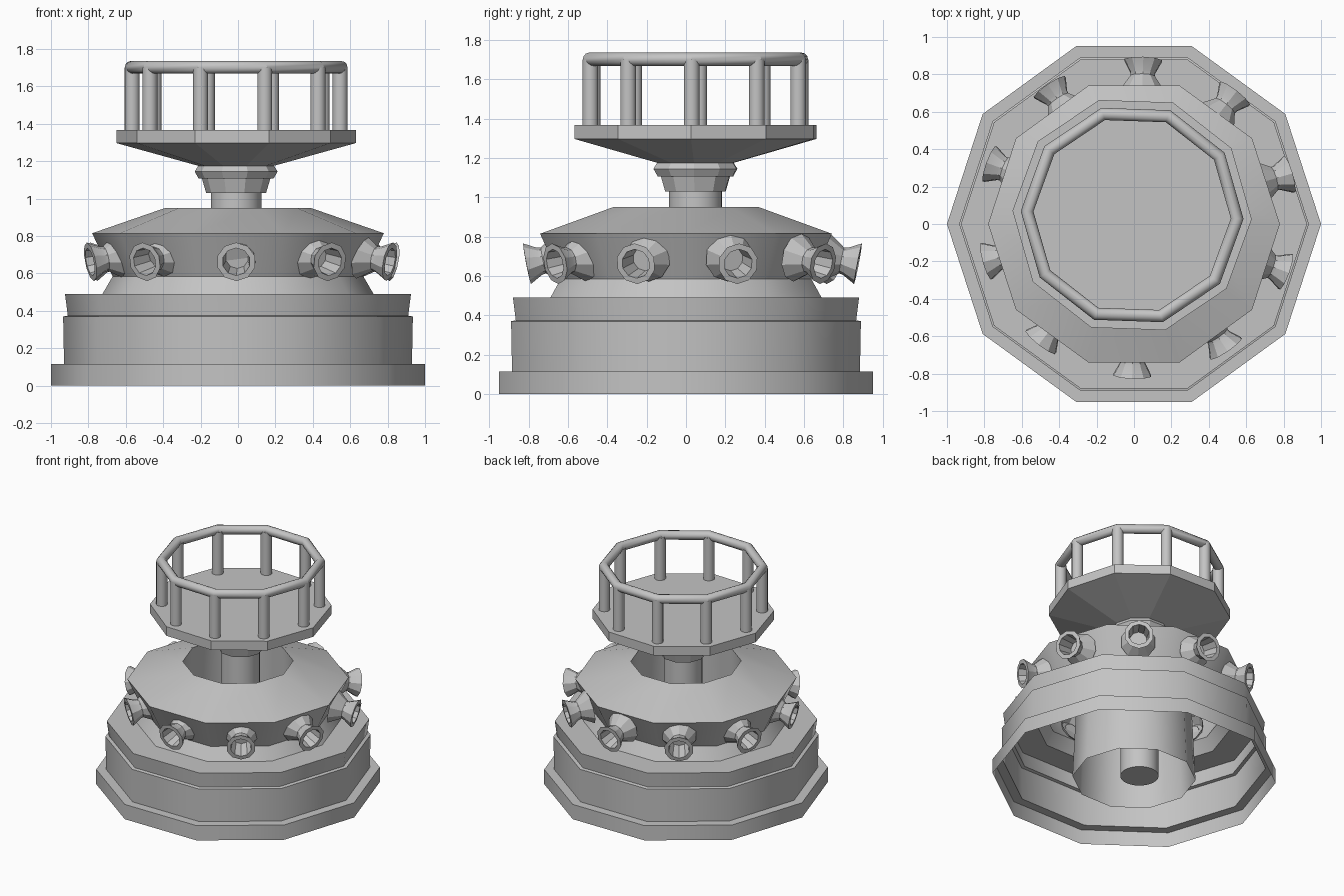
import bpy, bmesh, math
from mathutils import Matrix, Vector

cube = bpy.data.objects.get("Cube")
if cube:
    bpy.data.objects.remove(cube)

SIDES = 10
TWIST = math.radians(-2)
TOWER = Vector((-0.01, 0.048, 0))

grey = bpy.data.materials.new("plain grey")
grey.use_nodes = True
COLOUR = (0.55, 0.55, 0.55, 1)
grey.diffuse_color = COLOUR
grey.node_tree.nodes["Principled BSDF"].inputs["Base Color"].default_value = COLOUR


def finish(name, bm, matrix=None, smooth=None):
    mesh = bpy.data.meshes.new(name)
    bmesh.ops.remove_doubles(bm, verts=bm.verts, dist=1e-5)
    bm.to_mesh(mesh)
    bm.free()
    mesh.materials.append(grey)
    obj = bpy.data.objects.new(name, mesh)
    bpy.context.collection.objects.link(obj)
    if matrix:
        obj.matrix_world = matrix
    if smooth:
        bpy.ops.object.select_all(action='DESELECT')
        obj.select_set(True)
        bpy.context.view_layer.objects.active = obj
        bpy.ops.object.shade_smooth_by_angle(angle=math.radians(smooth))
    return obj


def lathe(name, profile, sides, matrix=None, smooth=None):
    """Revolve (radius, height) points, listed from the bottom outside upwards."""
    bm = bmesh.new()
    rings = []
    for r, z in profile:
        rings.append([bm.verts.new((r * math.cos(a), r * math.sin(a), z))
                      for a in (math.tau * i / sides for i in range(sides))])
    for low, high in zip(rings, rings[1:]):
        for i in range(sides):
            j = (i + 1) % sides
            bm.faces.new((low[i], low[j], high[j], high[i]))
    # close the ends whose radius is tiny
    for ring, r in ((rings[0], profile[0][0]), (rings[-1], profile[-1][0])):
        if r < 0.001:
            bmesh.ops.pointmerge(bm, verts=ring, merge_co=(0, 0, ring[0].co.z))
    return finish(name, bm, matrix, smooth)


# Hollow stepped hull with an open central shaft
lathe("base_hull", [(1, 0), (1, 0.115), (0.93, 0.115), (0.935, 0.37),
                    (0.91, 0.375), (0.925, 0.49), (0.725, 0.49),
                    (0.67, 0.585), (0.78, 0.815), (0.39, 0.95), (0.435, 0)],
      SIDES, smooth=40)

# Central column and its collar
place = Matrix.Translation(TOWER) @ Matrix.Rotation(TWIST, 4, 'Z')
lathe("column", [(0, 0), (0.135, 0), (0.135, 1.06)], 32, place, 40)
lathe("collar", [(0.13, 1.03), (0.16, 1.03), (0.183, 1.107), (0.2, 1.107),
                 (0.222, 1.145), (0.2, 1.18)], SIDES, place, 30)

# Faceted platform
lathe("platform", [(0.2, 1.175), (0.64, 1.297), (0.64, 1.368), (0, 1.368)],
      SIDES, place)

# Railing: ten posts under a round-sectioned ring
for i in range(SIDES):
    spin = Matrix.Rotation(math.tau * i / SIDES, 4, 'Z')
    lathe("railing_post", [(0.04, 1.36), (0.04, 1.7)], 16,
          place @ spin @ Matrix.Translation((0.556, 0, 0)), 40)
tube = [(0.562 + 0.034 * math.cos(a), 1.702 + 0.034 * math.sin(a))
        for a in (math.tau * k / 12 for k in range(13))]
lathe("railing_ring", tube, SIDES, place, 32)

# Flared nozzles around the hull, tilted slightly downwards
ring_centre = Matrix.Translation((0.02, 0.033, 0.665))
nozzle = [(0.125, 0), (0.067, 0.085), (0.07, 0.105), (0.105, 0.17),
          (0.075, 0.172), (0.062, 0.04), (0, 0.04)]
for i in range(SIDES):
    turn = Matrix.Rotation(TWIST + math.tau * (i + 0.5) / SIDES, 4, 'Z')
    aim = Matrix.Rotation(math.radians(101), 4, 'Y')
    lathe("nozzle", nozzle, SIDES,
          ring_centre @ turn @ Matrix.Translation((0.675, 0, 0.03)) @ aim, 30)
